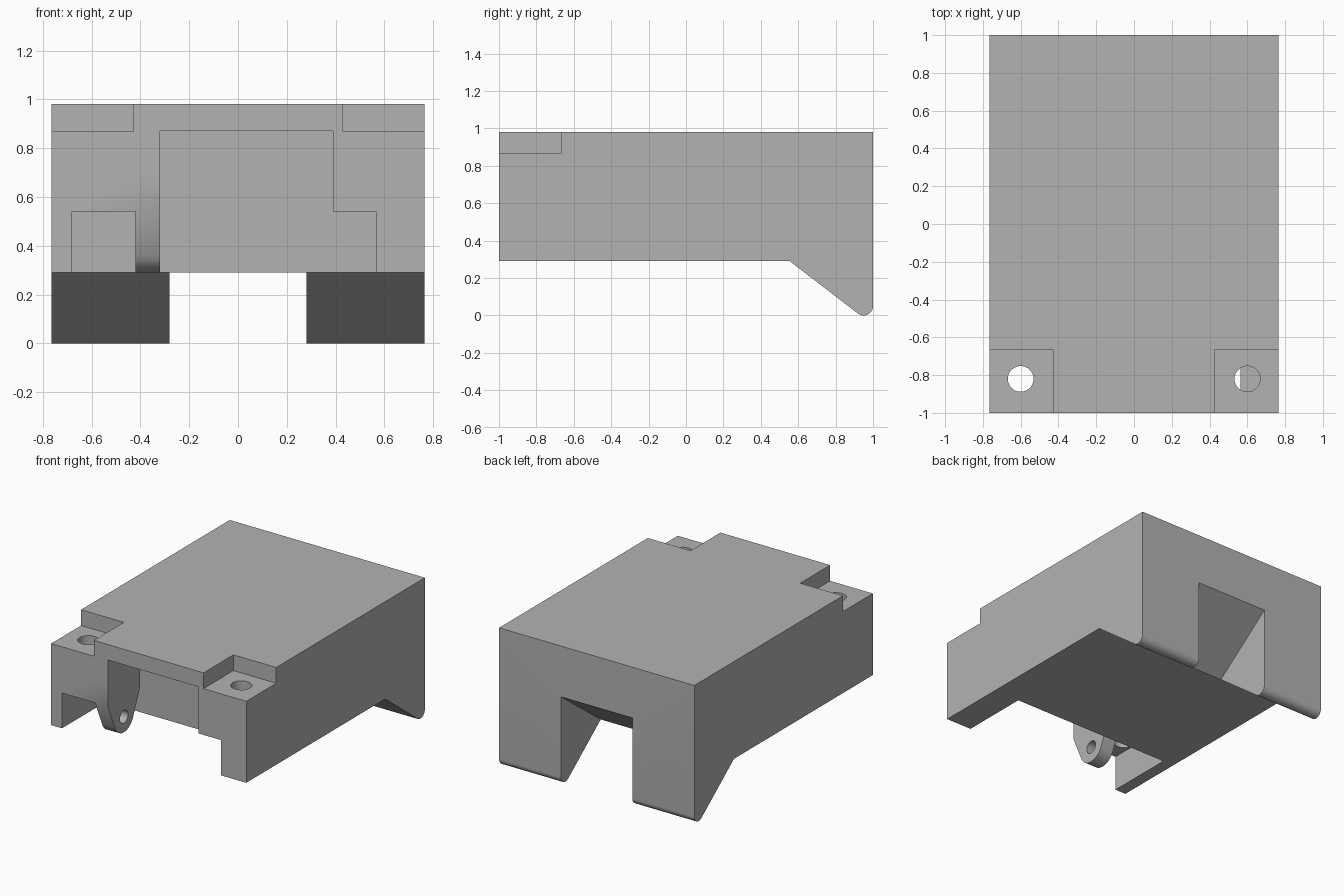
import bpy
import bmesh
from math import atan2, asin, hypot, pi, cos, sin, radians

default = bpy.data.objects.get("Cube")
if default:
    bpy.data.objects.remove(default, do_unlink=True)

grey = bpy.data.materials.new("plain_grey")
grey.use_nodes = True
grey.diffuse_color = (0.45, 0.45, 0.45, 1)
grey.node_tree.nodes["Principled BSDF"].inputs["Base Color"].default_value = grey.diffuse_color


def arc(y, z, r, start, end, steps=16):
    """Points on a circular arc in the side plane."""
    angles = [start + (end - start) * i / steps for i in range(steps + 1)]
    return [(y + r * cos(a), z + r * sin(a)) for a in angles]


def prism(name, profile, x0, x1):
    """Extrude a closed side profile (y, z) from x0 to x1."""
    bm = bmesh.new()
    face = bm.faces.new([bm.verts.new((x0, y, z)) for y, z in profile])
    top = bmesh.ops.extrude_face_region(bm, geom=[face])["geom"]
    moved = [v for v in top if isinstance(v, bmesh.types.BMVert)]
    bmesh.ops.translate(bm, verts=moved, vec=(x1 - x0, 0, 0))
    bmesh.ops.recalc_face_normals(bm, faces=bm.faces)
    mesh = bpy.data.meshes.new(name)
    bm.to_mesh(mesh)
    bm.free()
    mesh.materials.append(grey)
    ob = bpy.data.objects.new(name, mesh)
    bpy.context.collection.objects.link(ob)
    return ob


def box(name, x0, x1, y0, y1, z0, z1):
    return prism(name, [(y0, z0), (y1, z0), (y1, z1), (y0, z1)], x0, x1)


def combine(target, tool, operation="DIFFERENCE"):
    """Apply a boolean and discard the tool."""
    bpy.context.view_layer.objects.active = target
    mod = target.modifiers.new("combine", "BOOLEAN")
    mod.operation, mod.object, mod.solver = operation, tool, "EXACT"
    bpy.ops.object.modifier_apply(modifier=mod.name)
    bpy.data.objects.remove(tool, do_unlink=True)


HALF, TOP, BASE, STEP = 0.765, 0.98, 0.29, 0.54
FRONT, BAY_BACK = -1.0, -0.51

# Housing with the sloped rear foot rounded at its tip
foot_y, tip_y, tip_z, tip_r = 0.555, 0.95, 0.05, 0.05
dy, dz = tip_y - foot_y, tip_z - BASE
slope = atan2(dz, dy) - asin(tip_r / hypot(dy, dz))
outline = [(FRONT, BASE), (FRONT, TOP), (1, TOP)]
outline += arc(tip_y, tip_z, tip_r, 0, slope - pi / 2) + [(foot_y, BASE)]
housing = prism("housing", outline, -HALF, HALF)

# Sloped channel that splits the foot into two legs
combine(housing, prism("channel_cutter", [
    (foot_y, BASE), (1, 0.62), (1.1, 0.694), (1.1, -0.1), (foot_y, -0.1)], -0.28, 0.28))

# Front bay: low wide part, tall middle part and the space behind the lug
combine(housing, box("shelf_cutter", -0.68, 0.565, -1.1, BAY_BACK, 0.1, STEP))
combine(housing, box("bay_cutter", -0.32, 0.39, -1.1, BAY_BACK, 0.1, 0.87))
combine(housing, box("gap_cutter", -0.42, -0.31, -0.64, BAY_BACK, 0.1, 0.87))

# Corner ledges with screw holes
for side in (-1, 1):
    x0, x1 = sorted((side * 0.43, side * 0.9))
    combine(housing, box("ledge_cutter", x0, x1, -1.1, -0.665, 0.868, 1.1))
    bpy.ops.mesh.primitive_cylinder_add(vertices=48, radius=0.068, depth=0.6,
                                        location=(side * 0.6, -0.82, STEP + 0.3))
    combine(housing, bpy.context.object)

# Hinge lug: tapered plate with a round end and a pin hole
eye_y, eye_z, eye_r, half = -0.82, 0.40, 0.11, 0.18
lean = atan2(STEP - eye_z, half)
tangent = lean + asin(eye_r / hypot(half, STEP - eye_z)) - pi / 2
lower = arc(eye_y, eye_z, eye_r, -pi - tangent, tangent, 24)
lug_outline = [(eye_y - half, 0.7), (eye_y - half, STEP)]
end = pi / 2 - (lean - (pi / 2 - asin(eye_r / hypot(half, STEP - eye_z))))
right = lean - (pi / 2 - asin(eye_r / hypot(half, STEP - eye_z)))
lower = arc(eye_y, eye_z, eye_r, -pi - right, right, 24)
lug_outline += lower + [(eye_y + half, STEP), (eye_y + half, 0.7)]
lug = prism("hinge_lug", lug_outline, -0.42, -0.32)
combine(lug, prism("pin_cutter", arc(eye_y, eye_z, 0.045, 0, 2 * pi * 31 / 32, 31), -0.5, -0.2))
combine(housing, lug, "UNION")

# Smooth rounded surfaces while keeping sharp edges
bpy.ops.object.select_all(action="DESELECT")
housing.select_set(True)
bpy.context.view_layer.objects.active = housing
bpy.ops.object.shade_smooth_by_angle(angle=radians(25))
